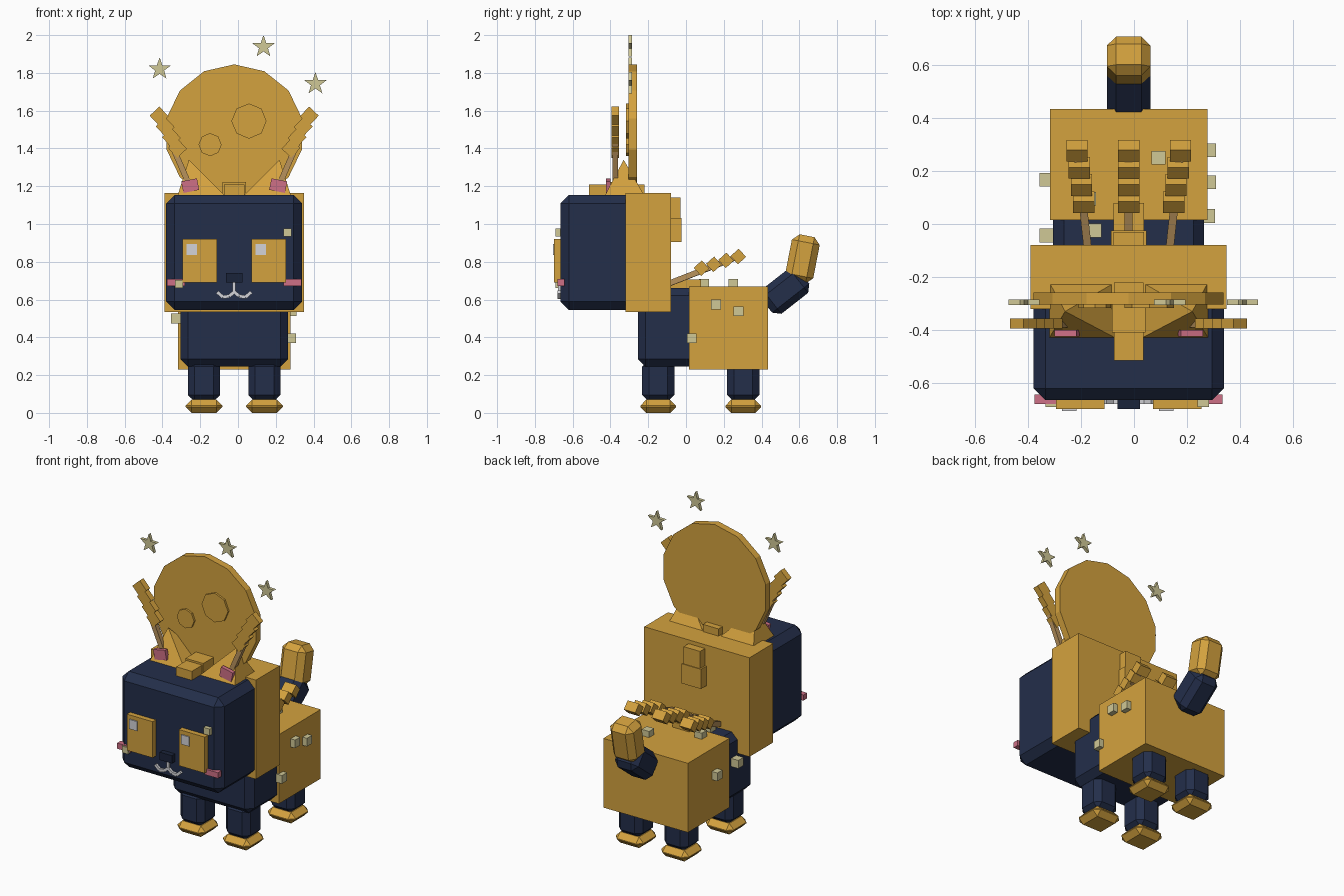
import bpy
import bmesh
from math import cos, sin, pi, radians
from mathutils import Vector

cube = bpy.data.objects.get("Cube")
if cube:
    bpy.data.objects.remove(cube, do_unlink=True)

MID = -0.02  # plane the creature is mirrored about


def material(name, *rgb):
    linear = [(c / 255 / 12.92) if c < 11 else ((c / 255 + 0.055) / 1.055) ** 2.4 for c in rgb] + [1]
    m = bpy.data.materials.new(name)
    m.use_nodes = True
    m.diffuse_color = linear
    m.node_tree.nodes["Principled BSDF"].inputs["Base Color"].default_value = linear
    return m


gold = material("gold", 212, 162, 62)
navy = material("navy", 35, 46, 74)
dark = material("dark_navy", 26, 35, 58)
cream = material("cream", 208, 200, 150)
pink = material("pink", 206, 112, 134)
white = material("pale_grey", 212, 212, 216)
straw = material("straw", 184, 146, 92)


def finish(name, bm, mat, loc=(0, 0, 0)):
    bmesh.ops.recalc_face_normals(bm, faces=bm.faces)
    mesh = bpy.data.meshes.new(name)
    bm.to_mesh(mesh)
    bm.free()
    mesh.materials.append(mat)
    ob = bpy.data.objects.new(name, mesh)
    ob.location = loc
    bpy.context.collection.objects.link(ob)
    return ob


def box(name, mat, loc, size, bevel=0, rot=(0, 0, 0)):
    bm = bmesh.new()
    bmesh.ops.create_cube(bm, size=1)
    bmesh.ops.scale(bm, vec=size, verts=bm.verts)
    ob = finish(name, bm, mat, loc)
    ob.rotation_euler = rot
    if bevel:
        mod = ob.modifiers.new("chamfer", 'BEVEL')
        mod.width = bevel
        mod.segments = 1
    return ob


def rod(name, mat, a, b, width):
    a, b = Vector(a), Vector(b)
    ob = box(name, mat, (a + b) / 2, (width, width, (b - a).length))
    ob.rotation_euler = (b - a).to_track_quat('Z', 'Y').to_euler()
    return ob


def plate(name, mat, loc, outline, depth):
    """Outline in x and z, extruded along y."""
    bm = bmesh.new()
    face = bm.faces.new([bm.verts.new((x, -depth / 2, z)) for x, z in outline])
    new = bmesh.ops.extrude_face_region(bm, geom=[face])["geom"]
    bmesh.ops.translate(bm, vec=(0, depth, 0), verts=[v for v in new if isinstance(v, bmesh.types.BMVert)])
    return finish(name, bm, mat, loc)


def ring(count, *radii):
    return [(radii[i % len(radii)] * sin(2 * pi * i / count),
             radii[i % len(radii)] * cos(2 * pi * i / count)) for i in range(count)]


# Head, hood and body
box("head", navy, (MID, -0.43, 0.849), (0.72, 0.47, 0.608), 0.045)
box("hood", gold, (MID, -0.2, 0.849), (0.74, 0.24, 0.63))
box("chest", navy, (MID, 0.02, 0.453), (0.57, 0.55, 0.415), 0.04)
box("rump", gold, (MID, 0.225, 0.45), (0.595, 0.42, 0.44))

# Legs and paws
for side, s in (("right", -1), ("left", 1)):
    for end, y in (("front", -0.147), ("back", 0.303)):
        x = MID + s * 0.16
        box(f"{end}_{side}_leg", navy, (x, y, 0.17), (0.17, 0.17, 0.22), 0.035)
        box(f"{end}_{side}_paw", gold, (x, y, 0.035), (0.195, 0.19, 0.07), 0.032)

# Tail
box("tail_base", navy, (MID, 0.525, 0.645), (0.165, 0.25, 0.165), 0.035, (radians(38), 0, 0))
box("tail_tip", gold, (MID, 0.617, 0.815), (0.165, 0.15, 0.25), 0.035, (radians(-11), 0, 0))

# Face
for side, s in (("right", -1), ("left", 1)):
    x = MID + s * 0.183
    box(f"{side}_eye", gold, (x, -0.675, 0.805), (0.182, 0.045, 0.23))
    box(f"{side}_eye_glint", white, (x - 0.042, -0.69, 0.865), (0.055, 0.03, 0.06))
    box(f"{side}_cheek", pink, (MID + s * 0.308, -0.662, 0.69), (0.094, 0.036, 0.036))
    # Ear: a pyramid leaning outwards
    bm = bmesh.new()
    base = [bm.verts.new((MID + s * px, py, 1.15))
            for px, py in ((0.05, -0.43), (0.3, -0.43), (0.3, -0.22), (0.05, -0.22))]
    tip = bm.verts.new((MID + s * 0.24, -0.33, 1.34))
    bm.faces.new(base)
    for i in range(4):
        bm.faces.new((base[i], base[i - 1], tip))
    finish(f"{side}_ear", bm, gold)
    box(f"{side}_inner_ear", pink, (MID + s * 0.233, -0.412, 1.203), (0.085, 0.025, 0.062),
        rot=(0, s * 0.2, 0))
    # Mouth curl
    curl = [(0, 0.64), (0.027, 0.618), (0.06, 0.613), (0.09, 0.64)]
    for i in range(3):
        (xa, za), (xb, zb) = curl[i:i + 2]
        rod(f"{side}_mouth_{i}", white, (MID + s * xa, -0.67, za), (MID + s * xb, -0.67, zb), 0.018)
box("nose", dark, (MID, -0.675, 0.715), (0.085, 0.045, 0.05))
rod("mouth_line", white, (MID, -0.67, 0.69), (MID, -0.67, 0.635), 0.016)

# Mane blocks, from the forehead over the crown to the back
for i, (y, z, w, d, h) in enumerate(((-0.462, 1.18, 0.11, 0.105, 0.06), (-0.35, 1.186, 0.125, 0.12, 0.072),
                                     (-0.255, 1.18, 0.11, 0.07, 0.06), (-0.06, 1.085, 0.115, 0.06, 0.11),
                                     (-0.055, 0.968, 0.135, 0.06, 0.125), (0, 0.675, 0.115, 0.16, 0.06))):
    box(f"mane_{i}", gold, (MID, y, z), (w, d, h))

# Moon disc with two craters, and stars around it
plate("moon", gold, (MID, -0.282, 1.477), ring(14, 0.368), 0.045)
plate("large_crater", gold, (0.058, -0.305, 1.545), ring(8, 0.093), 0.024)
plate("small_crater", gold, (-0.148, -0.305, 1.42), ring(8, 0.061), 0.024)
for i, (x, z) in enumerate(((-0.415, 1.82), (0.135, 1.938), (0.41, 1.742))):
    plate(f"star_{i}", cream, (x, -0.295, z), ring(10, 0.062, 0.025), 0.02)


# Wheat ears: a stem carrying four tilted grains
def wheat(name, root, first, last, grain, turn):
    first, last = Vector(first), Vector(last)
    rod(f"{name}_stem", straw, root, last, 0.03)
    for i in range(4):
        box(f"{name}_grain_{i}", gold, first.lerp(last, i / 3), grain, rot=turn)


for side, s in (("right", -1), ("left", 1)):
    wheat(f"{side}_head_wheat", (MID + s * 0.235, -0.375, 1.2), (MID + s * 0.3, -0.375, 1.4),
          (MID + s * 0.398, -0.375, 1.572), (0.07, 0.038, 0.07), (0, s * radians(43), 0))
for name, s in (("right", -1), ("middle", 0), ("left", 1)):
    wheat(f"{name}_back_wheat", (MID + s * 0.155, -0.09, 0.685), (MID + s * 0.17, 0.082, 0.766),
          (MID + s * 0.195, 0.277, 0.828), (0.08, 0.058, 0.058), (radians(42), 0, 0))

# Small glitter cubes scattered over the face and body
glitter = ((-0.312, -0.67, 0.683), (0.262, -0.67, 0.955), (-0.33, 0.167, 0.5), (-0.33, -0.043, 0.5),
           (0.283, 0.158, 0.573), (0.283, 0.278, 0.538), (0.28, 0.03, 0.395),
           (0.093, 0.25, 0.683), (-0.148, -0.025, 0.665), (-0.17, 0.095, 0.683))
for i, spot in enumerate(glitter):
    box(f"glitter_{i}", cream, spot, (0.044, 0.04, 0.042) if i < 2 else (0.052, 0.052, 0.052))
